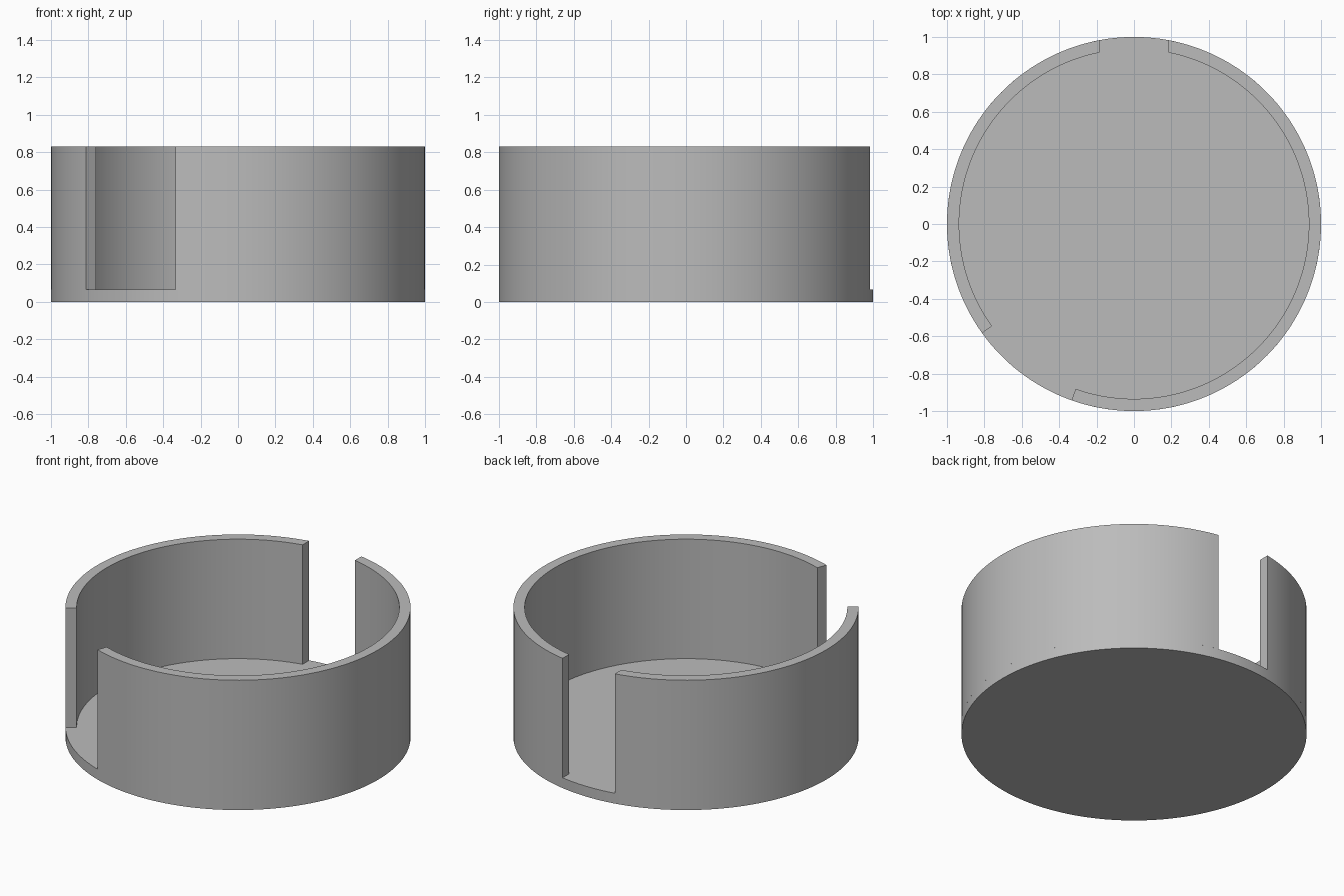
import bpy
import bmesh
from math import radians, degrees, asin, cos, sin

cube = bpy.data.objects.get("Cube")
if cube:
    bpy.data.objects.remove(cube, do_unlink=True)

OUTER, INNER = 1.0, 0.935
FLOOR, TOP = 0.066, 0.83
SLOT = 0.185  # half width of the parallel-sided back slot

grey = bpy.data.materials.new("grey_plastic")
grey.use_nodes = True
grey.diffuse_color = (0.5, 0.5, 0.5, 1)
grey.node_tree.nodes["Principled BSDF"].inputs["Base Color"].default_value = (0.5, 0.5, 0.5, 1)


def finish(obj):
    obj.data.materials.clear()
    obj.data.materials.append(grey)
    bpy.ops.object.select_all(action="DESELECT")
    obj.select_set(True)
    bpy.context.view_layer.objects.active = obj
    bpy.ops.object.shade_smooth_by_angle(angle=radians(30))


def wall(name, outer_span, inner_span, steps):
    """Curved wall: a box section swept between start and end angles."""
    bm = bmesh.new()
    rings = []
    for i in range(steps + 1):
        t = i / steps
        ring = []
        for r, span, z in ((OUTER, outer_span, FLOOR), (OUTER, outer_span, TOP),
                           (INNER, inner_span, TOP), (INNER, inner_span, FLOOR)):
            a = radians(span[0] + (span[1] - span[0]) * t)
            ring.append(bm.verts.new((r * cos(a), r * sin(a), z)))
        rings.append(ring)
    for a, b in zip(rings, rings[1:]):
        for k in range(4):
            n = (k + 1) % 4
            bm.faces.new((a[k], b[k], b[n], a[n]))
    bm.faces.new(rings[0])
    bm.faces.new(rings[-1])
    bmesh.ops.recalc_face_normals(bm, faces=bm.faces)
    mesh = bpy.data.meshes.new(name)
    bm.to_mesh(mesh)
    bm.free()
    obj = bpy.data.objects.new(name, mesh)
    bpy.context.collection.objects.link(obj)
    finish(obj)


# Round floor plate
bpy.ops.mesh.primitive_cylinder_add(vertices=180, radius=OUTER, depth=FLOOR,
                                    location=(0, 0, FLOOR / 2))
base = bpy.context.object
base.name = "base_plate"
finish(base)

# Two walls, separated by the back slot and the wider front opening
out_gap, in_gap = degrees(asin(SLOT / OUTER)), degrees(asin(SLOT / INNER))
wall("left_wall", (-109.5, 90 - out_gap), (-109.5, 90 - in_gap), 96)
wall("right_wall", (90 + out_gap, 215.7), (90 + in_gap, 215.7), 60)
